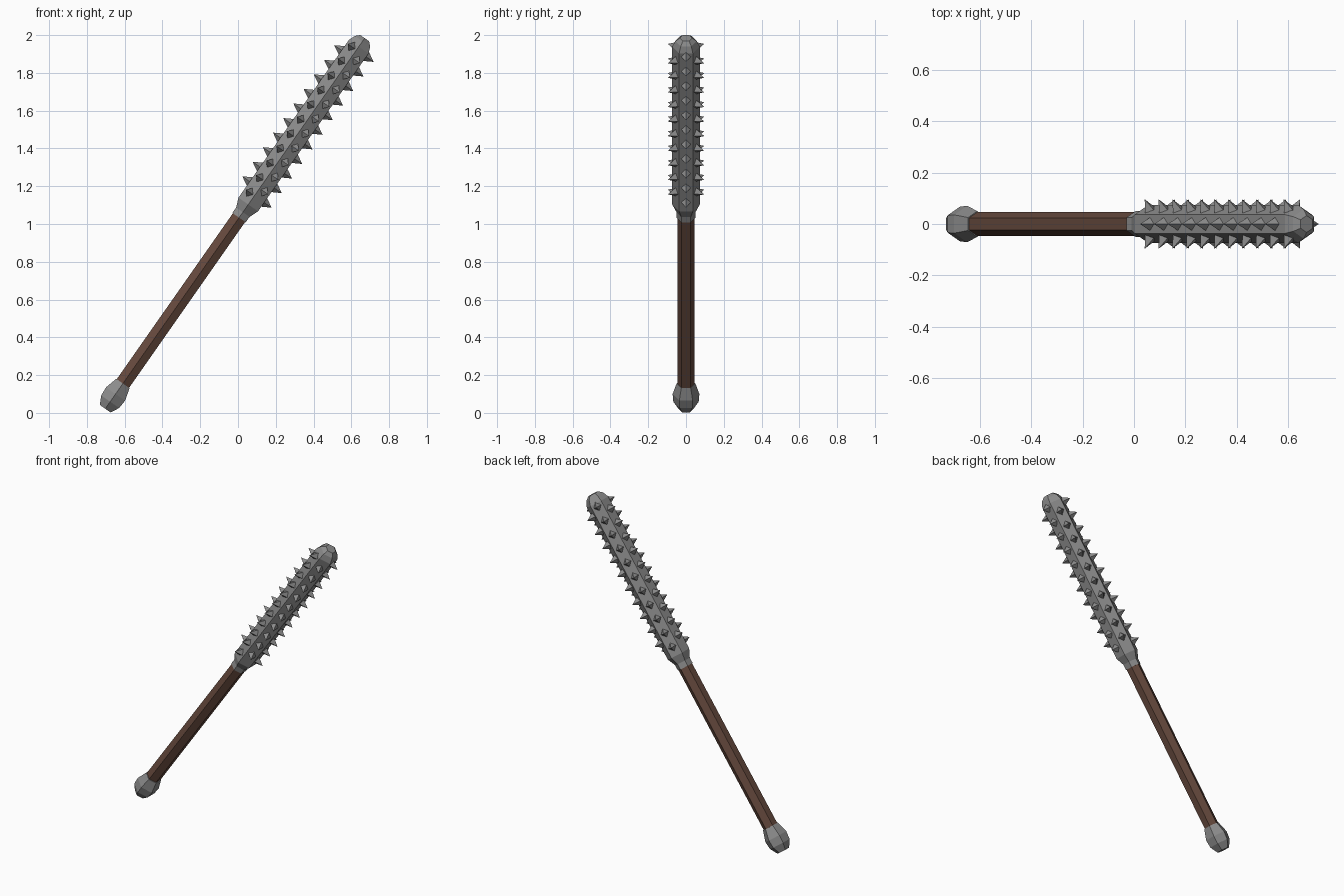
import bpy, bmesh, math
from mathutils import Matrix, Vector

if "Cube" in bpy.data.objects:
    bpy.data.objects.remove(bpy.data.objects["Cube"], do_unlink=True)

SIDES = 6
# The whole weapon is built upright, then leaned over
LEAN = Matrix.Translation((-0.482, 0, 0.3375)) @ Matrix.Rotation(math.radians(35), 4, "Y")


def material(name, colour):
    mat = bpy.data.materials.new(name)
    mat.use_nodes = True
    mat.diffuse_color = (*colour, 1)
    mat.node_tree.nodes["Principled BSDF"].inputs["Base Color"].default_value = (*colour, 1)
    return mat


def finish(name, bm, mat):
    mesh = bpy.data.meshes.new(name)
    bm.to_mesh(mesh)
    bm.free()
    mesh.materials.append(mat)
    obj = bpy.data.objects.new(name, mesh)
    obj.matrix_world = LEAN
    bpy.context.collection.objects.link(obj)
    return obj


def turned(name, profile, mat):
    """Six-sided lathe of (height, radius) pairs, corners facing front and back."""
    bm = bmesh.new()
    rings = []
    for height, radius in profile:
        angles = [math.tau * (i + 0.5) / SIDES for i in range(SIDES)]
        rings.append([bm.verts.new((radius * math.cos(a), radius * math.sin(a), height))
                      for a in angles])
    for low, high in zip(rings, rings[1:]):
        for i in range(SIDES):
            j = (i + 1) % SIDES
            bm.faces.new((low[i], low[j], high[j], high[i]))
    bm.faces.new(rings[0][::-1])
    bm.faces.new(rings[-1])
    return finish(name, bm, mat)


metal = material("grey metal", (0.26, 0.26, 0.26))
wood = material("brown wood", (0.13, 0.066, 0.046))

# Handle with its end knob
turned("handle", [(-0.25, 0.046), (0.87, 0.046)], wood)
turned("pommel", [(-0.385, 0.04), (-0.34, 0.067), (-0.29, 0.071), (-0.222, 0.05)], metal)

# Studded head with a collar and a rounded end
turned("head", [(0.85, 0.05), (0.885, 0.05), (0.935, 0.073), (1.955, 0.073),
                (1.99, 0.057), (2.01, 0.033)], metal)

# Six staggered rows of four-sided spikes, one row on each face
bm = bmesh.new()
STEP = 0.0942
for row in range(SIDES):
    turn = Matrix.Rotation(math.tau * row / SIDES, 4, "Z")
    shift = STEP / 2 * (row % 2)
    for n in range(11 - row % 2):
        height = 0.992 + shift + n * STEP
        base = [bm.verts.new(turn @ Vector((0.06, y, height + z)))
                for y, z in ((0.027, 0), (0, 0.029), (-0.027, 0), (0, -0.029))]
        tip = bm.verts.new(turn @ Vector((0.111, 0, height)))
        for i in range(4):
            bm.faces.new((base[i], base[(i + 1) % 4], tip))
        bm.faces.new(base[::-1])
bmesh.ops.recalc_face_normals(bm, faces=bm.faces)
finish("spikes", bm, metal)
